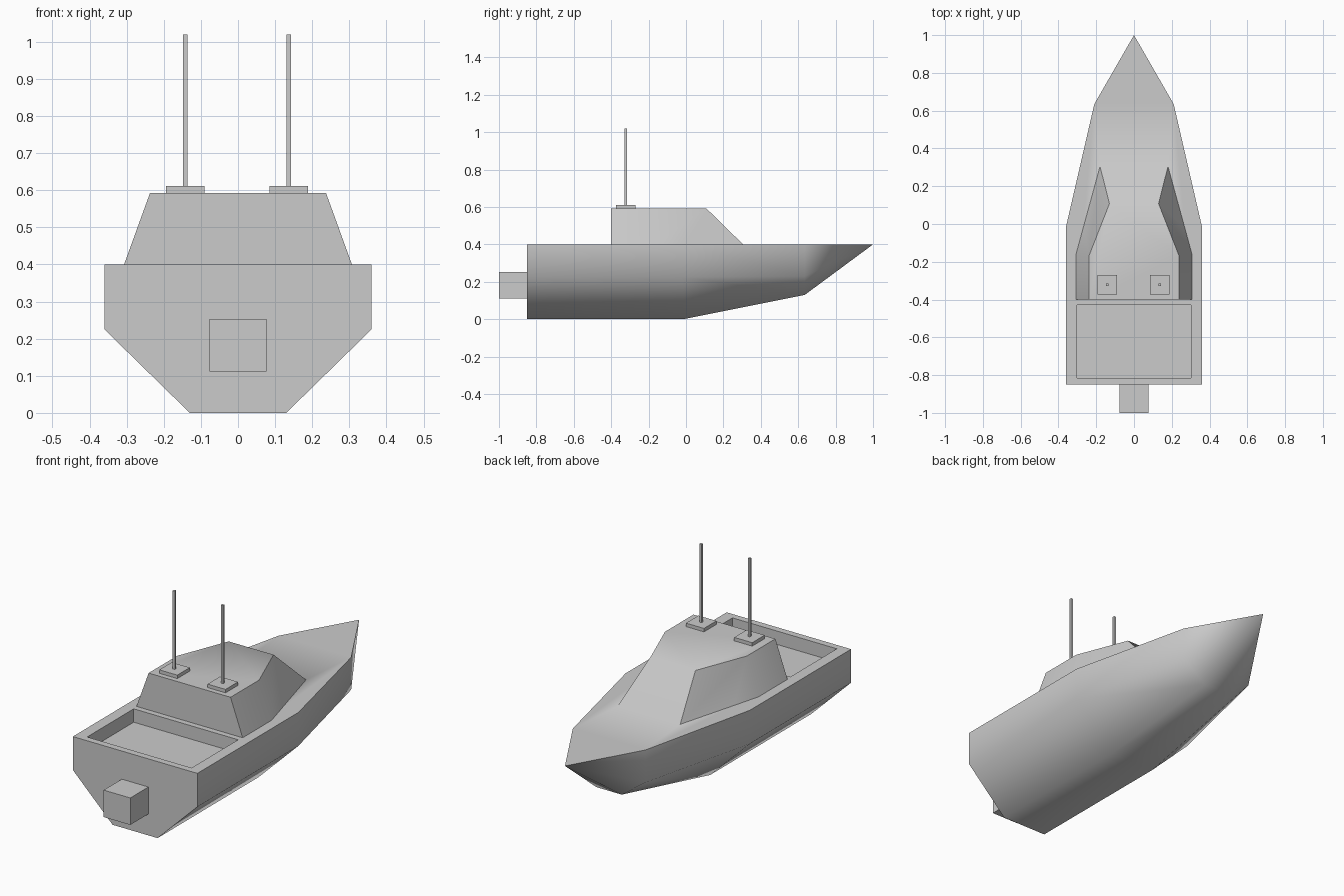
import bpy, bmesh, math

if "Cube" in bpy.data.objects:
    bpy.data.objects.remove(bpy.data.objects["Cube"])


def make_object(name, bm):
    bmesh.ops.recalc_face_normals(bm, faces=bm.faces[:])
    mesh = bpy.data.meshes.new(name)
    bm.to_mesh(mesh)
    bm.free()
    obj = bpy.data.objects.new(name, mesh)
    bpy.context.collection.objects.link(obj)
    return obj


def box(name, lo, hi):
    bm = bmesh.new()
    bmesh.ops.create_cube(bm, size=1)
    for v in bm.verts:
        v.co = [l + (c + 0.5) * (h - l) for l, h, c in zip(lo, hi, v.co)]
    return make_object(name, bm)


def loft(name, loops, tip=None):
    """Skin equal-length loops; cap the ends, or run the last to a point."""
    bm = bmesh.new()
    rings = [[bm.verts.new(p) for p in loop] for loop in loops]
    n = len(rings[0])
    for a, b in zip(rings, rings[1:]):
        for i in range(n):
            j = (i + 1) % n
            bm.faces.new((a[i], a[j], b[j], b[i]))
    bm.faces.new(rings[0])
    if tip:
        t = bm.verts.new(tip)
        for i in range(n):
            bm.faces.new((rings[-1][i], rings[-1][(i + 1) % n], t))
    else:
        bm.faces.new(rings[-1])
    return make_object(name, bm)


def mirrored(half):
    return half + [(-p[0], *p[1:]) for p in reversed(half)]


def boolean(target, tool, operation):
    mod = target.modifiers.new(operation, 'BOOLEAN')
    mod.object, mod.operation, mod.solver = tool, operation, 'EXACT'
    bpy.context.view_layer.objects.active = target
    bpy.ops.object.modifier_apply(modifier=mod.name)
    bpy.data.objects.remove(tool)


# Hull: cross-sections (y, deck half, bottom half, chine z, keel z)
sections = [(-0.85, 0.36, 0.13, 0.225, 0.0),
            (-0.015, 0.36, 0.13, 0.225, 0.0),
            (0.635, 0.21, 0.073, 0.23, 0.13)]
hull = loft("hull", [mirrored([(w, y, 0.4), (w, y, c), (b, y, k)])
                     for y, w, b, c, k in sections], (0, 1, 0.4))

# Cabin, fused with the deck
base = [(0.307, -0.4), (0.307, -0.16), (0.18, 0.305)]
roof = [(0.237, -0.4), (0.237, -0.165), (0.13, 0.108)]
cabin = loft("cabin", [mirrored([(x, y, z) for x, y in outline])
                       for outline, z in ((base, 0.3), (base, 0.4), (roof, 0.593))])
boolean(hull, cabin, 'UNION')

# Open cockpit well
boolean(hull, box("cockpit_cutter", (-0.302, -0.815, 0.33), (0.302, -0.43, 0.5)),
        'DIFFERENCE')

bpy.ops.object.select_all(action='DESELECT')
hull.select_set(True)
bpy.context.view_layer.objects.active = hull
bpy.ops.object.shade_smooth_by_angle(angle=math.radians(50))

# Outboard motor
box("motor", (-0.077, -1.0, 0.112), (0.077, -0.85, 0.253))

# Antennas on square feet
for side, x in (("left", -0.142), ("right", 0.137)):
    box(side + "_antenna_foot", (x - 0.052, -0.373, 0.592), (x + 0.052, -0.27, 0.611))
    box(side + "_antenna", (x - 0.006, -0.328, 0.61), (x + 0.006, -0.316, 1.02))
